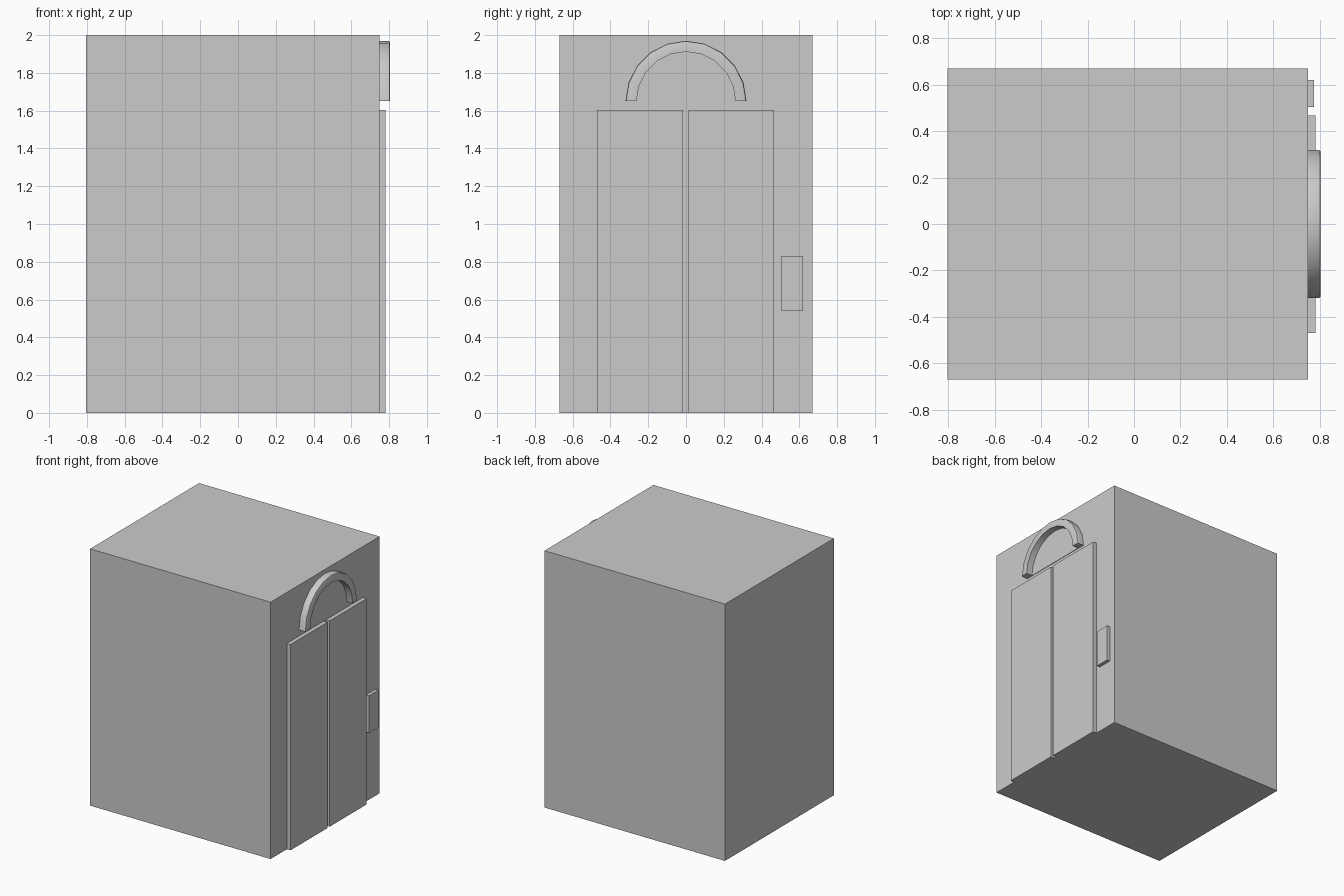
import bpy, bmesh, math

if "Cube" in bpy.data.objects:
    bpy.data.objects.remove(bpy.data.objects["Cube"])

WALL = 0.75      # x of the door-side wall
ARCH_Z = 1.65    # base height of the arch
SEGS = 10        # arch segments


def box(name, x, y, z):
    bm = bmesh.new()
    bmesh.ops.create_cube(bm, size=1)
    for v in bm.verts:
        for i, (lo, hi) in enumerate((x, y, z)):
            v.co[i] = lo if v.co[i] < 0 else hi
    return finish(name, bm)


def finish(name, bm):
    bmesh.ops.recalc_face_normals(bm, faces=bm.faces)
    mesh = bpy.data.meshes.new(name)
    bm.to_mesh(mesh)
    bm.free()
    ob = bpy.data.objects.new(name, mesh)
    bpy.context.collection.objects.link(ob)
    return ob


def half_sweep(name, profile):
    """Sweep a closed (radius, x) section through a half circle facing +x."""
    bm = bmesh.new()
    rings = []
    for i in range(SEGS + 1):
        a = math.pi * i / SEGS
        rings.append([bm.verts.new((x, r * math.cos(a), ARCH_Z + r * math.sin(a)))
                      for r, x in profile])
    n = len(profile)
    for a, b in zip(rings, rings[1:]):
        for j in range(n):
            k = (j + 1) % n
            bm.faces.new((a[j], a[k], b[k], b[j]))
    bm.faces.new(rings[0])
    bm.faces.new(rings[-1])
    return finish(name, bm)


# Cabin block
box("cabin", (-0.805, WALL), (-0.67, 0.67), (0, 2))

# Sliding door pair
box("left_door", (WALL, 0.782), (-0.47, -0.015), (0, 1.603))
box("right_door", (WALL, 0.782), (0.012, 0.467), (0, 1.603))

# Call button plate
box("button_plate", (WALL, 0.777), (0.505, 0.62), (0.54, 0.83))

# Floor indicator arch with a softened outer front edge
arch = half_sweep("indicator_arch", [(0.32, WALL), (0.32, 0.794), (0.317, 0.802),
                                     (0.310, 0.805), (0.262, 0.805), (0.262, WALL)])
bpy.context.view_layer.objects.active = arch
arch.select_set(True)
bpy.ops.object.shade_smooth_by_angle(angle=math.radians(35))

# Thin half-disc dial inside the arch
bm = bmesh.new()
pts = [bm.verts.new((WALL, 0.262 * math.cos(math.pi * i / SEGS),
                     ARCH_Z + 0.262 * math.sin(math.pi * i / SEGS))) for i in range(SEGS + 1)]
face = bm.faces.new(pts)
ext = bmesh.ops.extrude_face_region(bm, geom=[face], use_keep_orig=True)
for v in ext["geom"]:
    if isinstance(v, bmesh.types.BMVert):
        v.co.x += 0.004
finish("indicator_dial", bm)
